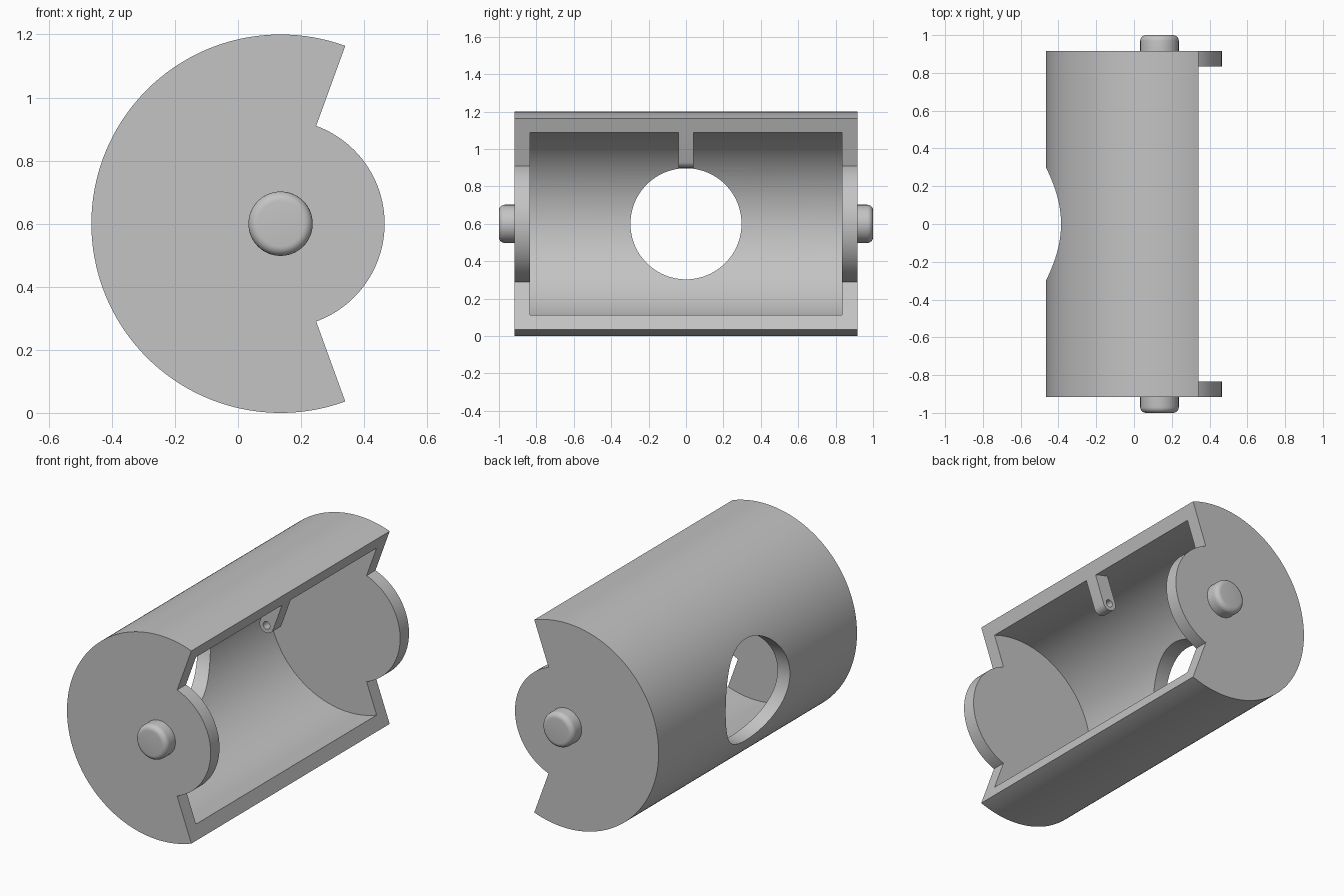
import bpy
import bmesh
from math import cos, sin, radians, pi
from mathutils import Vector

cube = bpy.data.objects.get("Cube")
if cube:
    bpy.data.objects.remove(cube, do_unlink=True)

CX, CZ = 0.135, 0.6               # drum axis
R_OUT, R_IN, R_HUB = 0.6, 0.52, 0.33
Y_OUT, Y_IN = 0.917, 0.835        # outer and inner faces of the end plates
OPEN = 70                         # half angle of the opening, degrees

grey = bpy.data.materials.new("plain grey")
grey.use_nodes = True
colour = (0.55, 0.55, 0.55, 1)
grey.diffuse_color = colour
grey.node_tree.nodes["Principled BSDF"].inputs["Base Color"].default_value = colour


def arc(radius, start, end, steps, cx=CX, cz=CZ):
    """Points on an arc in the x-z plane, angles in degrees."""
    angles = [radians(start + (end - start) * i / steps) for i in range(steps + 1)]
    return [(cx + radius * cos(a), cz + radius * sin(a)) for a in angles]


def circle(radius, steps=96, cx=CX, cz=CZ):
    return arc(radius, 0, 360, steps, cx, cz)[:-1]


def prism(name, points, y0, y1, round_end=0):
    """Extrude an x-z profile along y, optionally rounding the far rim."""
    bm = bmesh.new()
    face = bm.faces.new([bm.verts.new((x, y0, z)) for x, z in points])
    grown = bmesh.ops.extrude_face_region(bm, geom=[face], use_keep_orig=True)["geom"]
    moved = [v for v in grown if isinstance(v, bmesh.types.BMVert)]
    bmesh.ops.translate(bm, verts=moved, vec=(0, y1 - y0, 0))
    if round_end:
        rim = [e for e in bm.edges if all(v in moved for v in e.verts)]
        bmesh.ops.bevel(bm, geom=rim, offset=round_end, segments=6,
                        profile=0.5, affect='EDGES')
    bmesh.ops.recalc_face_normals(bm, faces=bm.faces)
    mesh = bpy.data.meshes.new(name)
    bm.to_mesh(mesh)
    bm.free()
    mesh.materials.append(grey)
    obj = bpy.data.objects.new(name, mesh)
    bpy.context.collection.objects.link(obj)
    return obj


def activate(obj):
    bpy.ops.object.select_all(action='DESELECT')
    obj.select_set(True)
    bpy.context.view_layer.objects.active = obj


def cut(obj, cutter):
    """Subtract the cutter, then discard it."""
    cutter.hide_render = True
    mod = obj.modifiers.new("cut", 'BOOLEAN')
    mod.operation, mod.solver, mod.object = 'DIFFERENCE', 'EXACT', cutter
    activate(obj)
    bpy.ops.object.modifier_apply(modifier=mod.name)
    bpy.data.objects.remove(cutter, do_unlink=True)


def smooth(obj):
    activate(obj)
    bpy.ops.object.shade_smooth_by_angle(angle=radians(30))


# Drum: open sector with round hubs, hollowed between the end plates
outline = arc(R_OUT, OPEN, 360 - OPEN, 110) + arc(R_HUB, -OPEN, OPEN, 56)
drum = prism("drum_housing", outline, -Y_OUT, Y_OUT)
cut(drum, prism("cavity_cutter", circle(R_IN, 144), -Y_IN, Y_IN))

# Round window through the back wall, along x
window = prism("window_cutter", circle(0.297, 96, 0, 0), 0, 0.6)
window.rotation_euler = (0, 0, pi / 2)
window.location = (-0.1, 0, CZ)
bpy.context.view_layer.update()
cut(drum, window)
smooth(drum)

# Axle pegs with rounded ends
for side, label in ((-1, "front"), (1, "back")):
    peg = prism(label + "_peg", circle(0.102, 64), side * 0.9, side, 0.03)
    smooth(peg)

# Small eyelet lug hanging from the wall, flush with the upper rim
radial = Vector((cos(radians(OPEN)), sin(radians(OPEN))))
across = Vector((-radial.y, radial.x))
axis = Vector((CX, CZ))
half = 0.045
eye = axis + radial * 0.35 + across * half
profile = [tuple(axis + radial * R_IN), tuple(axis + radial * 0.53 + across * 2 * half)]
profile += arc(half, OPEN + 90, OPEN + 270, 20, eye.x, eye.y)
lug = prism("eyelet_lug", profile, -0.04, 0.04)
cut(lug, prism("eyelet_cutter", circle(0.022, 24, eye.x, eye.y), -0.1, 0.1))
smooth(lug)
